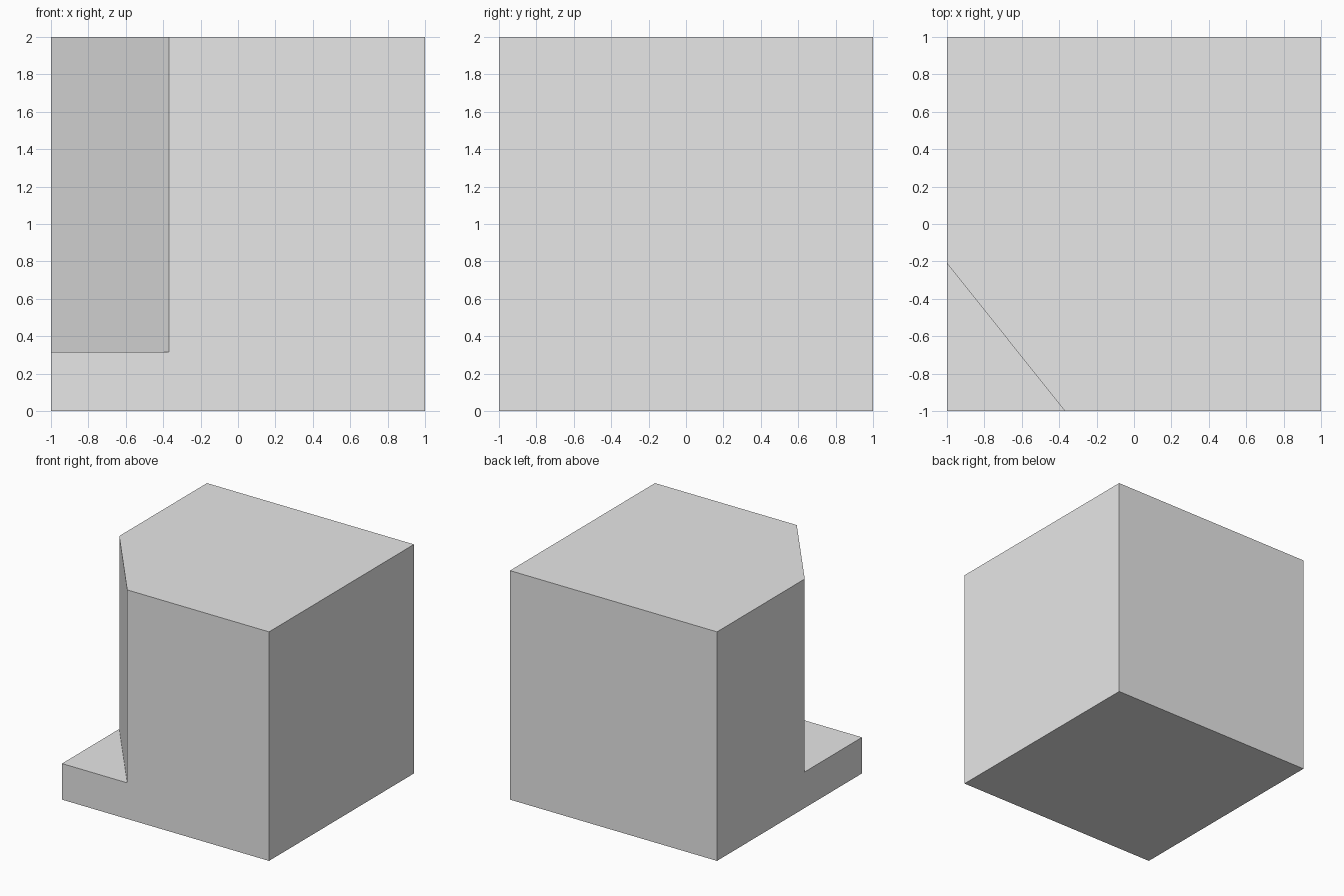
import bpy
import bmesh

if "Cube" in bpy.data.objects:
    bpy.data.objects.remove(bpy.data.objects["Cube"], do_unlink=True)

grey = bpy.data.materials.new("plain_grey")
grey.use_nodes = True
colour = (0.8, 0.8, 0.8, 1)
grey.diffuse_color = colour
grey.node_tree.nodes["Principled BSDF"].inputs["Base Color"].default_value = colour


def prism(name, outline, bottom, top):
    """Extrude a flat outline (counter-clockwise) between two heights."""
    bm = bmesh.new()
    face = bm.faces.new([bm.verts.new((x, y, bottom)) for x, y in outline])
    grown = bmesh.ops.extrude_face_region(bm, geom=[face], use_keep_orig=True)
    rim = [v for v in grown["geom"] if isinstance(v, bmesh.types.BMVert)]
    bmesh.ops.translate(bm, verts=rim, vec=(0, 0, top - bottom))
    bmesh.ops.recalc_face_normals(bm, faces=bm.faces)
    mesh = bpy.data.meshes.new(name)
    bm.to_mesh(mesh)
    bm.free()
    mesh.materials.append(grey)
    obj = bpy.data.objects.new(name, mesh)
    bpy.context.collection.objects.link(obj)
    return obj


# Main cube
block = prism("notched_block", [(-1, -1), (1, -1), (1, 1), (-1, 1)], 0, 2)

# Slanted corner notch: the cut line runs past both side faces
start, end = (-1, -0.21), (-0.37, -1)
dx, dy = end[0] - start[0], end[1] - start[1]
outline = [
    (start[0] - dx, start[1] - dy),
    (start[0] - dx, end[1] + dy),
    (end[0] + dx, end[1] + dy),
]
cutter = prism("corner_cutter", outline, 0.315, 3)
cutter.hide_render = True

# Cut the notch and discard the cutter
notch = block.modifiers.new("corner_notch", "BOOLEAN")
notch.operation = "DIFFERENCE"
notch.solver = "EXACT"
notch.object = cutter
bpy.context.view_layer.objects.active = block
block.select_set(True)
bpy.ops.object.modifier_apply(modifier=notch.name)
bpy.data.objects.remove(cutter, do_unlink=True)
